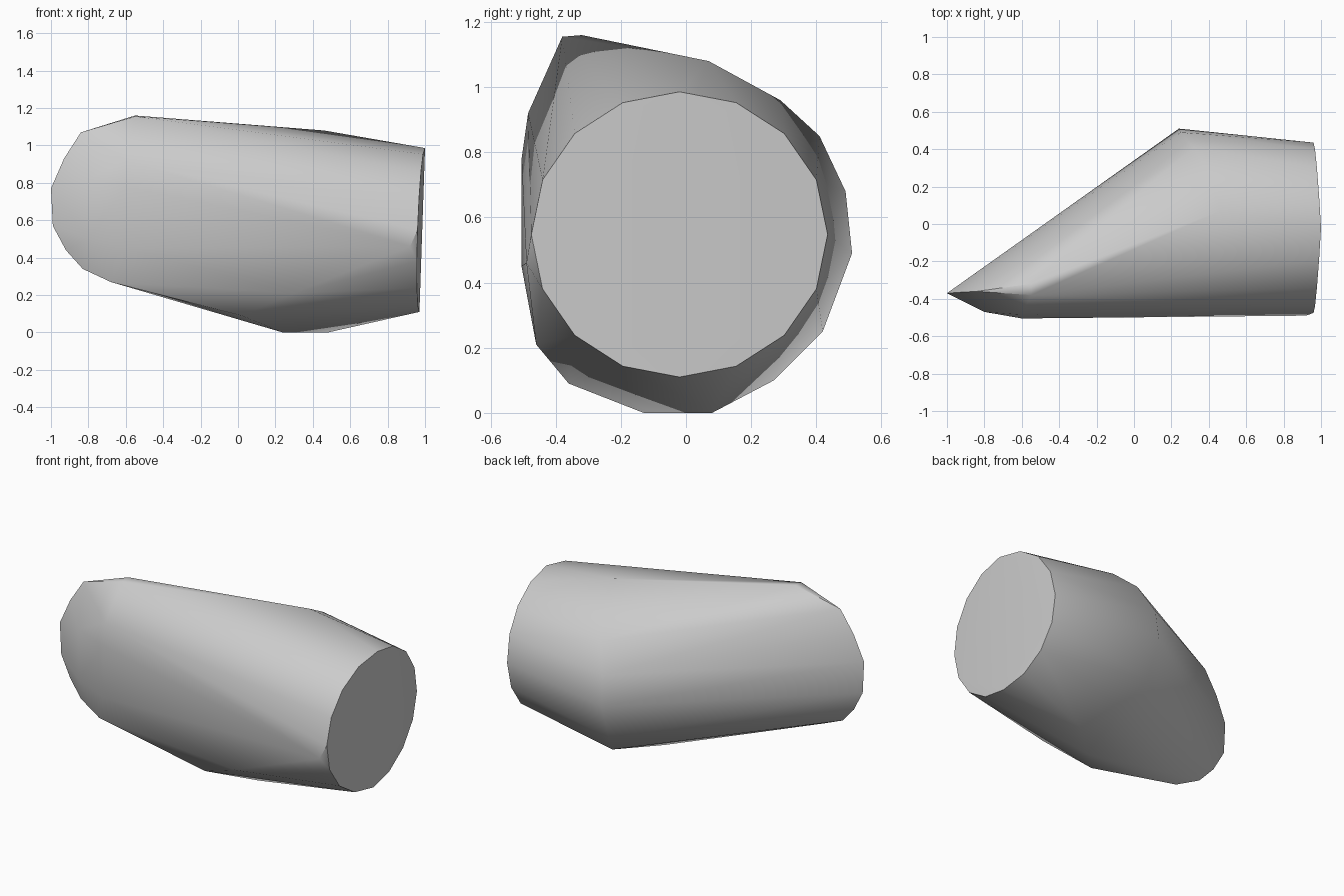
import bpy
import bmesh
import math
from mathutils import Vector

default_cube = bpy.data.objects.get("Cube")
if default_cube:
    bpy.data.objects.remove(default_cube, do_unlink=True)


def make_material(name, colour):
    material = bpy.data.materials.new(name)
    material.use_nodes = True
    material.diffuse_color = colour
    material.node_tree.nodes["Principled BSDF"].inputs["Base Color"].default_value = colour
    return material


def end_cap_ring(sides):
    """Nearly flat rounded end, bulging very slightly toward its top and middle."""
    centre_y, centre_z = -0.02, 0.548
    radius_y, radius_z = 0.455, 0.438
    ring = []
    for index in range(sides):
        angle = math.tau * index / sides + math.pi / 2
        across, up = math.cos(angle), math.sin(angle)
        depth = 0.985 + 0.015 * up - 0.025 * abs(across)
        ring.append(Vector((depth, centre_y + radius_y * across, centre_z + radius_z * up)))
    return ring


def add_hull(name, points, material, sharp_angle):
    """Wrap a tight skin around the section points."""
    bm = bmesh.new()
    for point in points:
        bm.verts.new(point)
    result = bmesh.ops.convex_hull(bm, input=bm.verts[:], use_existing_faces=False)
    unused = set(result["geom_interior"]) | set(result["geom_unused"])
    loose = [item for item in unused if isinstance(item, bmesh.types.BMVert)]
    bmesh.ops.delete(bm, geom=loose, context="VERTS")
    bmesh.ops.recalc_face_normals(bm, faces=bm.faces[:])
    mesh = bpy.data.meshes.new(name)
    bm.to_mesh(mesh)
    bm.free()
    mesh.materials.append(material)
    part = bpy.data.objects.new(name, mesh)
    bpy.context.collection.objects.link(part)
    bpy.ops.object.select_all(action="DESELECT")
    part.select_set(True)
    bpy.context.view_layer.objects.active = part
    bpy.ops.object.shade_smooth_by_angle(angle=math.radians(sharp_angle))
    return part


# Widest section, running from the top ridge round the back to the underside
shoulder_section = [
    (0.46, 0.07, 1.08),
    (0.40, 0.29, 0.96),
    (0.32, 0.41, 0.85),
    (0.25, 0.49, 0.68),
    (0.24, 0.51, 0.49),
    (0.25, 0.42, 0.25),
    (0.33, 0.27, 0.10),
    (0.48, 0.08, 0),
    (0.24, -0.13, 0),
    (0.02, -0.36, 0.09),
    (0.30, -0.46, 0.21),
]

# Slanted rim at the narrow end
nose_rim = [
    (-0.55, -0.32, 1.16),
    (-0.55, -0.38, 1.155),
    (-0.84, -0.36, 1.07),
    (-0.93, -0.365, 0.93),
    (-1, -0.37, 0.77),
    (-0.99, -0.37, 0.57),
    (-0.92, -0.38, 0.44),
    (-0.83, -0.40, 0.34),
    (-0.68, -0.43, 0.27),
]

# Shallow rounding that blends the nose into the long front wall
front_blend = [
    (-0.60, -0.485, 0.92),
    (-0.60, -0.505, 0.78),
    (-0.60, -0.505, 0.45),
    (-0.80, -0.47, 0.82),
    (-0.80, -0.47, 0.50),
    (0.92, -0.49, 0.46),
]

grey = make_material("plain grey", (0.6, 0.6, 0.6, 1))
body_points = shoulder_section + nose_rim + front_blend + end_cap_ring(sides=16)
add_hull("tapered_body", body_points, grey, sharp_angle=40)
